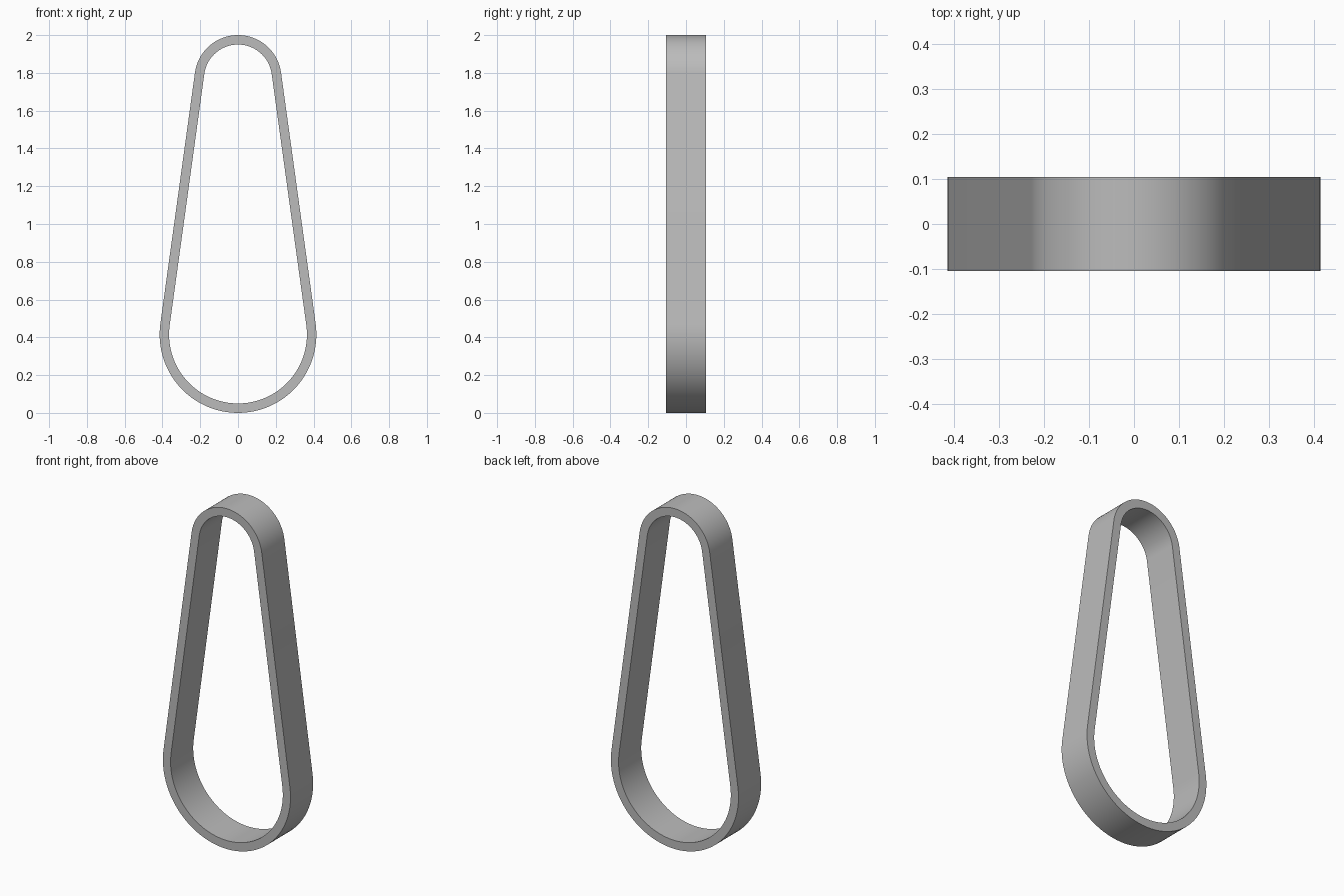
import bpy, bmesh
from math import sin, cos, pi, asin, radians

cube = bpy.data.objects.get("Cube")
if cube:
    bpy.data.objects.remove(cube, do_unlink=True)

R_LOW, R_TOP = 0.415, 0.23      # outer radii of the two rounded ends
WALL, HALF = 0.05, 0.105        # band thickness and half width
Z_LOW, Z_TOP = R_LOW, 2 - R_TOP
LEAN = asin((R_LOW - R_TOP) / (Z_TOP - Z_LOW))
STEPS = 48

grey = bpy.data.materials.new("grey")
grey.use_nodes = True
colour = (0.5, 0.5, 0.5, 1)
grey.diffuse_color = colour
grey.node_tree.nodes["Principled BSDF"].inputs["Base Color"].default_value = colour


def outline(inset):
    """Two arcs joined by their common tangents, moved inward by inset."""
    points = []
    for radius, z, start, end in ((R_TOP, Z_TOP, LEAN, pi - LEAN),
                                  (R_LOW, Z_LOW, pi - LEAN, 2 * pi + LEAN)):
        for i in range(STEPS + 1):
            a = start + (end - start) * i / STEPS
            points.append(((radius - inset) * cos(a), z + (radius - inset) * sin(a)))
    return points


# Band: four matching loops joined into a closed rectangular section
bm = bmesh.new()
loops = [[bm.verts.new((x, y, z)) for x, z in outline(inset)]
         for inset, y in ((0, -HALF), (0, HALF), (WALL, HALF), (WALL, -HALF))]
count = len(loops[0])
for k in range(4):
    a, b = loops[k], loops[(k + 1) % 4]
    for i in range(count):
        j = (i + 1) % count
        bm.faces.new((a[i], a[j], b[j], b[i]))
bmesh.ops.recalc_face_normals(bm, faces=bm.faces)
mesh = bpy.data.meshes.new("tapered_band")
bm.to_mesh(mesh)
bm.free()
mesh.materials.append(grey)
band = bpy.data.objects.new("tapered_band", mesh)
bpy.context.collection.objects.link(band)

bpy.ops.object.select_all(action="DESELECT")
band.select_set(True)
bpy.context.view_layer.objects.active = band
bpy.ops.object.shade_smooth_by_angle(angle=radians(30))
